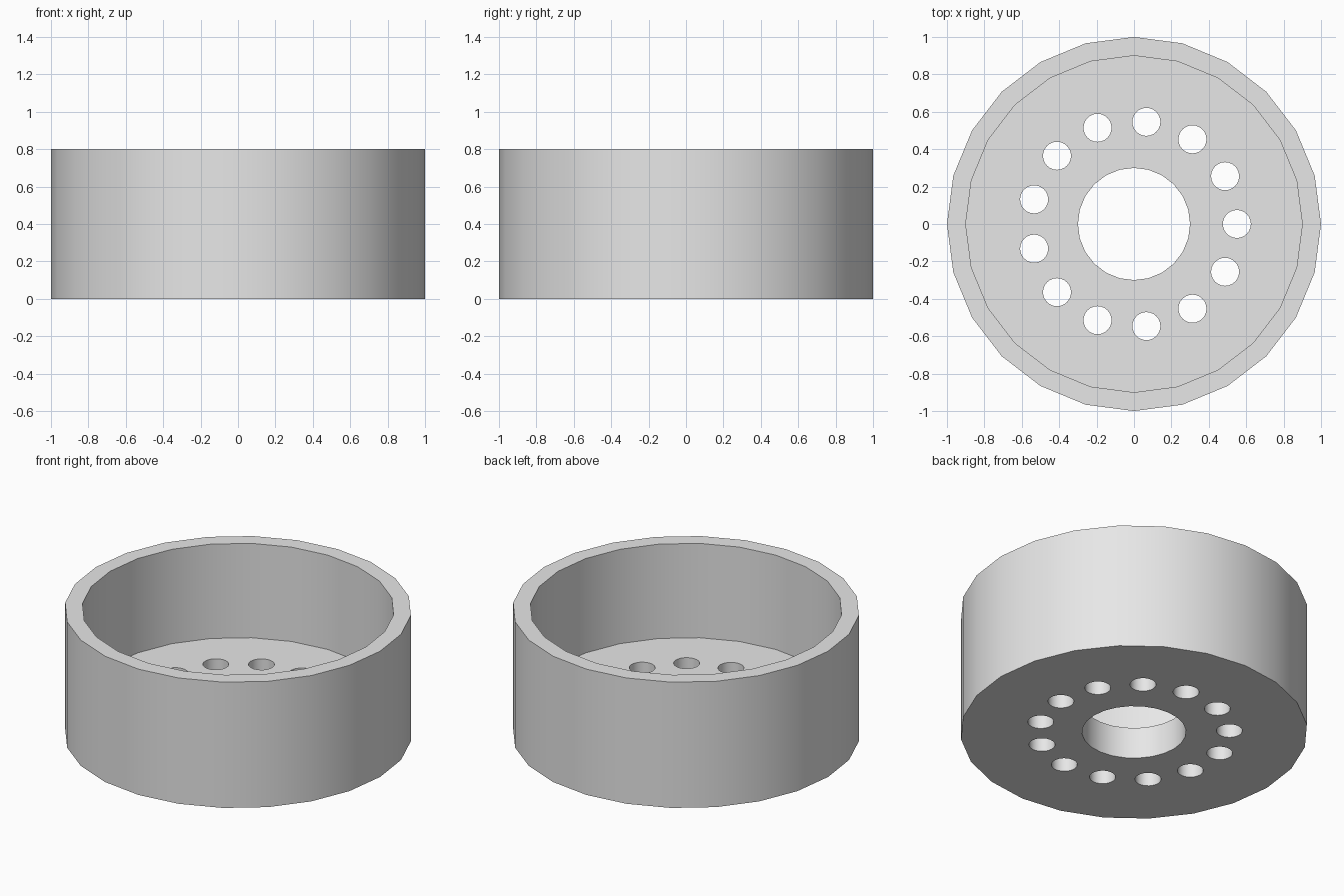
import bpy
import math

cube = bpy.data.objects.get("Cube")
if cube:
    bpy.data.objects.remove(cube, do_unlink=True)

HEIGHT, FLOOR = 0.8, 0.2
HOLES, RING = 13, 0.55

grey = bpy.data.materials.new("light grey")
grey.use_nodes = True
colour = (0.8, 0.8, 0.8, 1)
grey.diffuse_color = colour
grey.node_tree.nodes["Principled BSDF"].inputs["Base Color"].default_value = colour


def cylinder(name, radius, bottom, top, sides=24, x=0, y=0):
    # Turned so that a corner lies on the x axis
    bpy.ops.mesh.primitive_cylinder_add(
        vertices=sides, radius=radius, depth=top - bottom,
        location=(x, y, (top + bottom) / 2))
    obj = bpy.context.object
    obj.name = name
    return obj


def cut(target, cutter):
    cutter.hide_render = True
    mod = target.modifiers.new("cut", 'BOOLEAN')
    mod.operation = 'DIFFERENCE'
    mod.solver = 'EXACT'
    mod.object = cutter
    bpy.context.view_layer.objects.active = target
    bpy.ops.object.modifier_apply(modifier=mod.name)
    bpy.data.objects.remove(cutter, do_unlink=True)


# Solid drum, hollowed from above to leave wall and floor
cup = cylinder("perforated_cup", 1, 0, HEIGHT)
cup.data.materials.append(grey)
cut(cup, cylinder("hollow_cutter", 0.9, FLOOR, HEIGHT + 0.2))

# Large centre hole through the floor
cut(cup, cylinder("centre_cutter", 0.3, -0.1, FLOOR + 0.1))

# Ring of small holes around the centre
for i in range(HOLES):
    a = math.tau * i / HOLES
    cut(cup, cylinder("small_hole_cutter", 0.075, -0.1, FLOOR + 0.1,
                      x=RING * math.cos(a), y=RING * math.sin(a)))

# Round walls shaded smooth, rims kept sharp
bpy.ops.object.select_all(action='DESELECT')
cup.select_set(True)
bpy.context.view_layer.objects.active = cup
bpy.ops.object.shade_smooth_by_angle(angle=math.radians(30))
